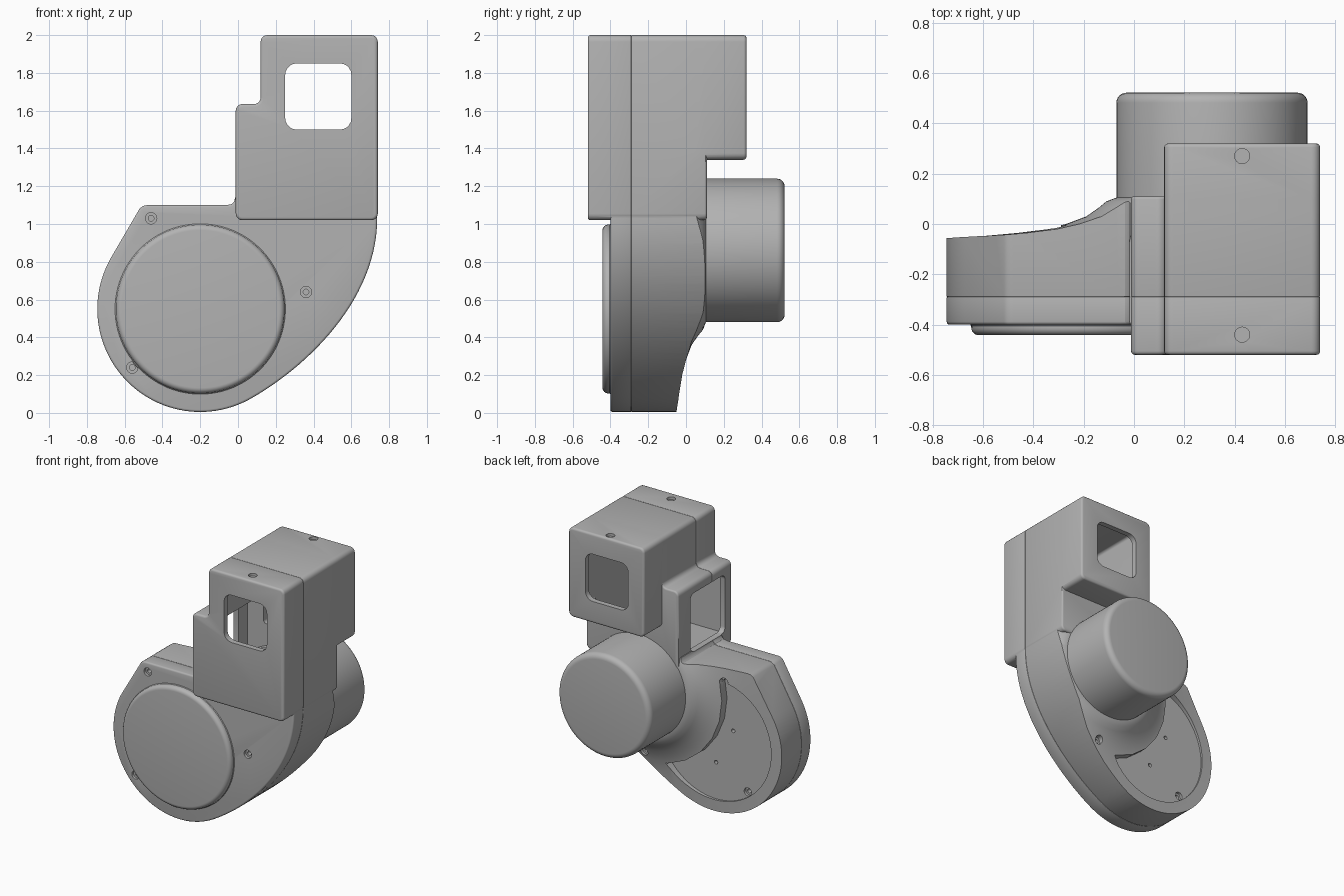
import bpy, bmesh, math
from mathutils import Vector, Matrix
from mathutils.geometry import interpolate_bezier

if "Cube" in bpy.data.objects:
    bpy.data.objects.remove(bpy.data.objects["Cube"])

grey = bpy.data.materials.new("light_grey")
grey.use_nodes = True
colour = (0.45, 0.45, 0.45, 1)
grey.diffuse_color = colour
grey.node_tree.nodes["Principled BSDF"].inputs["Base Color"].default_value = colour

SEAM, FRONT, BACK = -0.29, -0.52, 0.32
DISC = (-0.2, 0.55)
MOTOR = (0.31, 0.86)


def make(name, bm):
    bmesh.ops.recalc_face_normals(bm, faces=bm.faces)
    mesh = bpy.data.meshes.new(name)
    bm.to_mesh(mesh)
    bm.free()
    mesh.materials.append(grey)
    obj = bpy.data.objects.new(name, mesh)
    bpy.context.collection.objects.link(obj)
    return obj


def rounded(corners, radius, steps=6):
    """Polygon with every corner turned into a small curve."""
    pts = []
    for i, c in enumerate(corners):
        c = Vector(c)
        a = c + (Vector(corners[i - 1]) - c).normalized() * radius
        b = c + (Vector(corners[(i + 1) % len(corners)]) - c).normalized() * radius
        k = 0.55
        pts += [p.to_2d() for p in interpolate_bezier(
            a.to_3d(), a.lerp(c, k).to_3d(), b.lerp(c, k).to_3d(), b.to_3d(), steps)]
    return pts


def rect(a0, b0, a1, b1, radius):
    return rounded([(a0, b0), (a1, b0), (a1, b1), (a0, b1)], radius)


def prism(name, pts, y0, y1, bevel0=0, bevel1=0):
    """Extrude an x-z outline along y, with rounded end rims."""
    bm = bmesh.new()
    face = bm.faces.new([bm.verts.new((p[0], y0, p[1])) for p in pts])
    new = bmesh.ops.extrude_face_region(bm, geom=[face])["geom"]
    bmesh.ops.translate(bm, vec=(0, y1 - y0, 0),
                        verts=[v for v in new if isinstance(v, bmesh.types.BMVert)])
    for y, width in ((y0, bevel0), (y1, bevel1)):
        if width:
            rim = [e for e in bm.edges if all(abs(v.co.y - y) < 1e-5 for v in e.verts)]
            bmesh.ops.bevel(bm, geom=rim, offset=width, segments=3, profile=0.5, affect='EDGES')
    return make(name, bm)


def lathe(name, profile, centre, steps=96):
    """Revolve (radius, y) points about an axis along y."""
    bm = bmesh.new()
    verts = [bm.verts.new((r, y, 0)) for r, y in profile]
    edges = [bm.edges.new(pair) for pair in zip(verts, verts[1:])]
    bmesh.ops.spin(bm, geom=verts + edges, cent=(0, 0, 0), axis=(0, 1, 0),
                   angle=math.tau, steps=steps)
    bmesh.ops.remove_doubles(bm, verts=bm.verts, dist=1e-4)
    bmesh.ops.translate(bm, verts=bm.verts, vec=(centre[0], 0, centre[1]))
    return make(name, bm)


def pin(x, z, y0, y1, r):
    return lathe("pin", [(0, y0), (r, y0), (r, y1), (0, y1)], (x, z), 24)


def combine(obj, others, operation):
    for other in others:
        mod = obj.modifiers.new("bool", 'BOOLEAN')
        mod.operation, mod.solver, mod.object = operation, 'EXACT', other
        bpy.context.view_layer.objects.active = obj
        bpy.ops.object.modifier_apply(modifier=mod.name)


def discard(objs):
    for obj in objs:
        bpy.data.objects.remove(obj)


# Outline of the gear case: round end, sweeping right edge, flat top
case = [(DISC[0] + 0.545 * math.cos(math.radians(a)), DISC[1] + 0.545 * math.sin(math.radians(a)))
        for a in range(150, 301, 3)]
case += [p.to_2d() for p in interpolate_bezier(
    Vector((0.073, 0.078, 0)), Vector((0.40, 0.267, 0)),
    Vector((0.737, 0.62, 0)), Vector((0.737, 1.03, 0)), 28)][1:]
case += [(0.737, 1.12), (0.0, 1.15), (-0.015, 1.14), (-0.02, 1.12), (-0.035, 1.105), (-0.06, 1.1)]
case += [(-0.48, 1.1), (-0.502, 1.096), (-0.52, 1.083)]

# Outline of the stepped tower
tower = rounded([(-0.012, 1.02), (0.74, 1.02), (0.74, 2), (0.12, 2), (0.12, 1.635), (-0.012, 1.635)], 0.035)

# Front shell
front_shell = prism("front_shell", case, -0.4, SEAM, 0.012, 0.004)
part = prism("part", tower, FRONT, SEAM, 0.015, 0.004)
combine(front_shell, [part], 'UNION')
discard([part])

# Rear shell: its back falls away from the motor in a revolved curve
rear_shell = prism("rear_shell", case, SEAM, 0.2, 0.004)
slope = lathe("slope", [(0, 0.105), (0.38, 0.105), (0.42, 0.09), (0.45, 0.065), (0.5, 0.03),
                        (0.58, 0), (0.66, -0.02), (0.78, -0.036), (0.9, -0.047), (1.05, -0.055),
                        (1.3, -0.06), (1.3, 0.6), (0, 0.6)], MOTOR, 128)
combine(rear_shell, [slope], 'DIFFERENCE')
parts = [prism("part", tower, SEAM, 0.11, 0.004, 0.012),
         prism("part", rect(0.12, 1.34, 0.74, 2, 0.035), 0.05, BACK, 0, 0.015)]
combine(rear_shell, parts, 'UNION')
discard(parts + [slope])

# Hollow tower, through windows and side opening
side = prism("side", rect(-0.44, 1.13, -0.035, 1.56, 0.04), -0.1, 0.1)
side.data.transform(Matrix.Rotation(math.radians(90), 4, 'Z'))
side.data.transform(Matrix.Scale(-1, 4, (1, 0, 0)))
side.data.flip_normals()
side.data.transform(Matrix.Scale(-1, 4, (0, 1, 0)))
side.data.flip_normals()
if sum(v.co.y for v in side.data.vertices) > 0:
    side.data.transform(Matrix.Rotation(math.pi, 4, 'Z'))
cutters = [prism("cavity", rect(0.16, 1.10, 0.70, 1.96, 0.02), -0.48, 0.07),
           prism("cavity", rect(0.161, 1.38, 0.699, 1.959, 0.02), 0, 0.28),
           prism("cavity", rect(0.028, 1.101, 0.3, 1.595, 0.02), -0.479, 0.069),
           prism("window", rect(0.25, 1.5, 0.6, 1.85, 0.06), -0.7, 0.7),
           side]
for shell in (front_shell, rear_shell):
    combine(shell, cutters, 'DIFFERENCE')
discard(cutters)

# Flat crescent pocket in the back, with two small holes
pocket = lathe("pocket", [(0, -0.066), (0.46, -0.066), (0.46, 0.3), (0, 0.3)], DISC)
keep = pin(*MOTOR, -0.2, 0.5, 0.6)
combine(pocket, [keep], 'DIFFERENCE')
holes = [pin(-0.34, 0.63, -0.1, 0.1, 0.014), pin(-0.2, 0.36, -0.1, 0.1, 0.014)]
combine(rear_shell, [pocket] + holes, 'DIFFERENCE')
discard([pocket, keep] + holes)

# Screw recesses: front, back and top
for shell, spots in (
        (front_shell, [(-0.46, 1.03, -0.4), (0.36, 0.64, -0.4), (-0.56, 0.24, -0.4)]),
        (rear_shell, [(-0.3, 1.0, -0.015), (0.33, 0.33, 0.01), (-0.46, 0.21, -0.066)])):
    out = -1 if shell is front_shell else 1
    for x, z, y in spots:
        pins = [pin(x, z, y - out * 0.02, y + out * 0.06, 0.03),
                pin(x, z, y - out * 0.05, y + out * 0.06, 0.015)]
        combine(shell, pins, 'DIFFERENCE')
        discard(pins)
for shell, y in ((front_shell, -0.44), (rear_shell, 0.27)):
    screw = pin(0.43, -y, 1.98, 2.1, 0.03)
    screw.data.transform(Matrix.Rotation(math.radians(90), 4, 'X'))
    combine(shell, [screw], 'DIFFERENCE')
    discard([screw])

# Round motor housing and raised front cover
arc = [math.radians(a) for a in range(0, 91, 15)]
motor = lathe("motor_housing", [(0.38, 0.02)] + [(0.34 + 0.04 * math.cos(a), 0.482 + 0.04 * math.sin(a))
              for a in arc] + [(0, 0.522)], MOTOR)
cover = lathe("front_cover", [(0.455, -0.395), (0.447, -0.405)] +
              [(0.417 + 0.03 * math.cos(a), -0.412 - 0.03 * math.sin(a)) for a in arc] +
              [(0, -0.442)], DISC)

for obj in (front_shell, rear_shell, motor, cover):
    bpy.ops.object.select_all(action='DESELECT')
    obj.select_set(True)
    bpy.context.view_layer.objects.active = obj
    bpy.ops.object.shade_smooth_by_angle(angle=math.radians(32))
